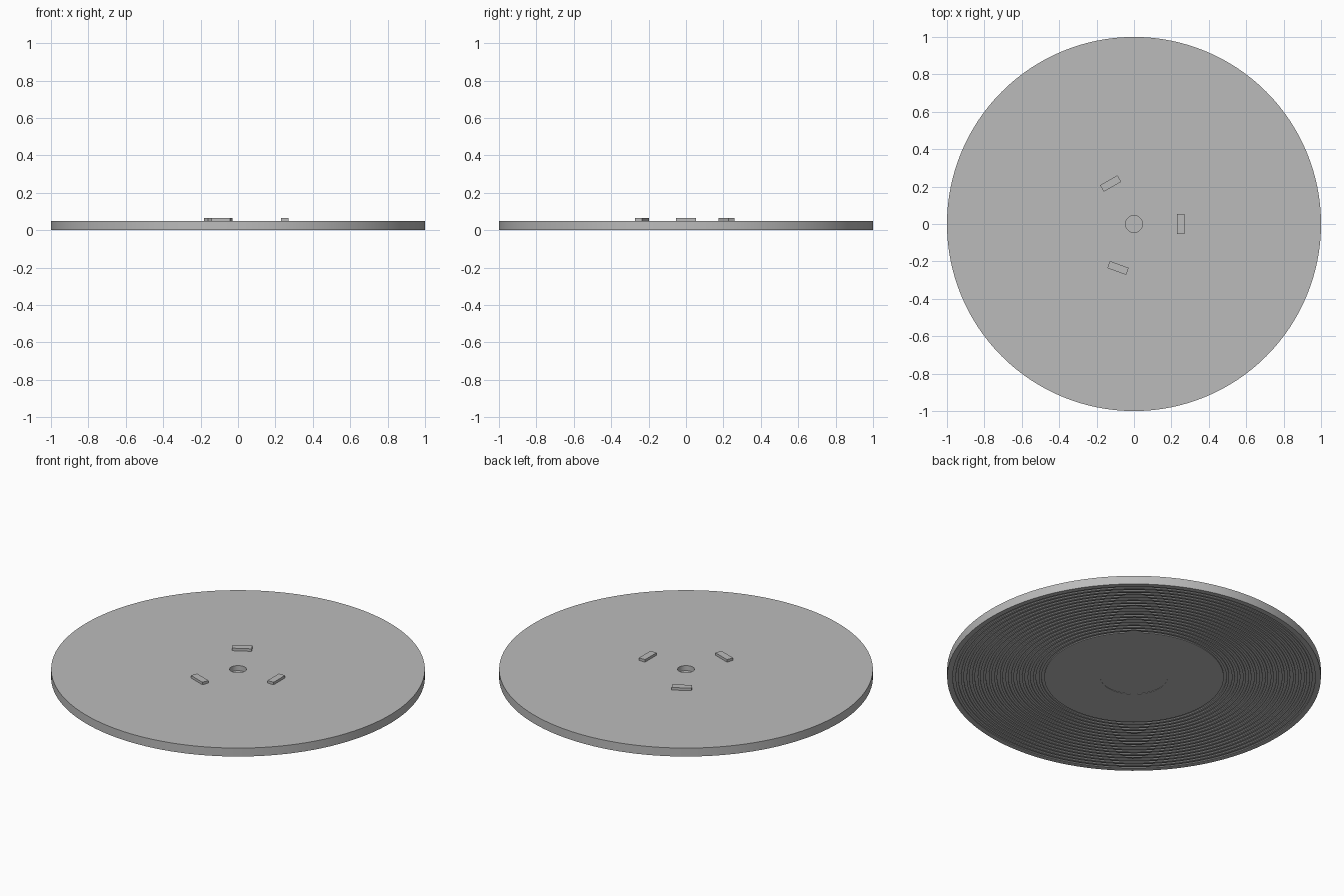
import bpy
import math

cube = bpy.data.objects.get("Cube")
if cube:
    bpy.data.objects.remove(cube, do_unlink=True)

# Single grey material
grey = bpy.data.materials.new("plain_grey")
grey.use_nodes = True
colour = (0.5, 0.5, 0.5, 1)
grey.diffuse_color = colour
grey.node_tree.nodes["Principled BSDF"].inputs["Base Color"].default_value = colour

THICK = 0.05
SEGMENTS = 128


def lathe(name, profile):
    """Revolve (radius, height) points; the end points lie on the axis."""
    verts, rings, faces = [], [], []
    for r, z in profile:
        count = SEGMENTS if r > 0 else 1
        start = len(verts)
        for i in range(count):
            a = math.tau * i / SEGMENTS
            verts.append((r * math.cos(a), r * math.sin(a), z))
        rings.append([start + i % count for i in range(SEGMENTS)])
    for low, high in zip(rings, rings[1:]):
        for i in range(SEGMENTS):
            j = (i + 1) % SEGMENTS
            quad = [low[i], low[j], high[j], high[i]]
            faces.append(list(dict.fromkeys(quad)))
    mesh = bpy.data.meshes.new(name)
    mesh.from_pydata(verts, [], faces)
    mesh.materials.append(grey)
    obj = bpy.data.objects.new(name, mesh)
    bpy.context.collection.objects.link(obj)
    bpy.context.view_layer.objects.active = obj
    obj.select_set(True)
    bpy.ops.object.shade_smooth_by_angle(angle=math.radians(30))
    obj.select_set(False)
    return obj


# Disc: hub step and concentric grooves below, blind centre hole above
HUB_STEP, GROOVE_DEPTH = 0.002, 0.005
INNER, OUTER, GROOVES = 0.48, 0.985, 17
profile = [(0, HUB_STEP), (0.18, HUB_STEP), (0.18, 0)]
pitch = (OUTER - INNER) / GROOVES
for i in range(GROOVES):
    r = INNER + i * pitch
    profile += [(r, 0), (r, GROOVE_DEPTH),
                (r + pitch / 2, GROOVE_DEPTH), (r + pitch / 2, 0)]
profile += [(1, 0), (1, THICK), (0.045, THICK), (0.045, 0.02), (0, 0.02)]
lathe("grooved_disc", profile)

# Three raised locating blocks, unevenly spaced around the hole
for i, degrees in enumerate((0, 120, 250)):
    a = math.radians(degrees)
    bpy.ops.mesh.primitive_cube_add(
        size=1, rotation=(0, 0, a),
        location=(0.25 * math.cos(a), 0.25 * math.sin(a), THICK + 0.005))
    block = bpy.context.object
    block.name = f"locating_block_{i + 1}"
    block.scale = (0.04, 0.107, 0.02)
    block.data.materials.append(grey)
